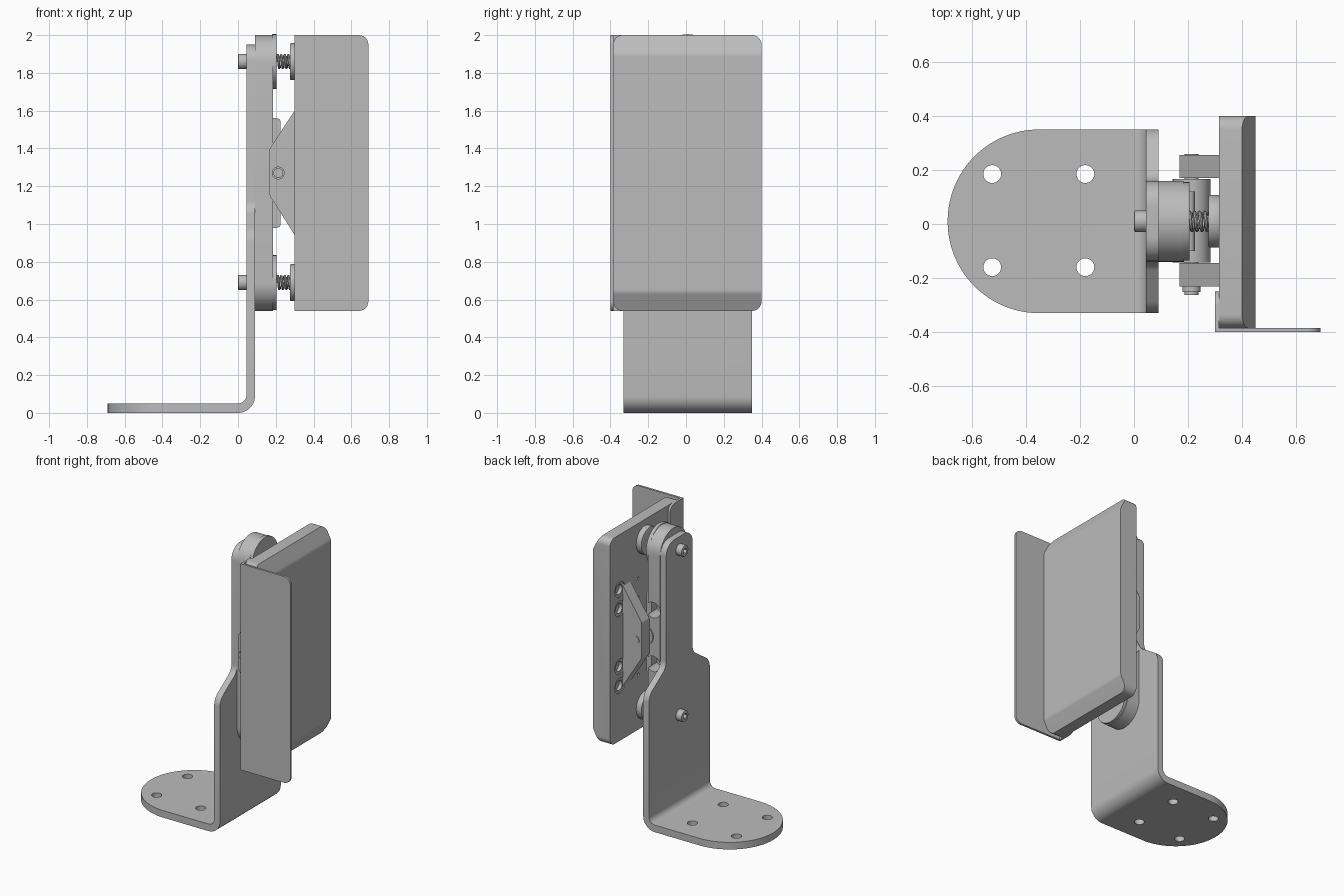
import bpy, bmesh
from math import pi, tan, sin, cos, radians
from mathutils import Vector

cube = bpy.data.objects.get("Cube")
if cube:
    bpy.data.objects.remove(cube)

steel = bpy.data.materials.new("plain grey metal")
steel.use_nodes = True
GREY = (0.5, 0.5, 0.5, 1)
steel.diffuse_color = GREY
steel.node_tree.nodes["Principled BSDF"].inputs["Base Color"].default_value = GREY

MID_Y = 0.01
MID_Z = 1.27
SCREW_Z = (0.69, 1.86)
parts = []


def rounded(corners, steps=10):
    """Outline from (u, v, radius) corners, each one filleted."""
    out = []
    for i, (u, v, r) in enumerate(corners):
        p = Vector((u, v))
        a = (Vector(corners[i - 1][:2]) - p).normalized()
        b = (Vector(corners[(i + 1) % len(corners)][:2]) - p).normalized()
        if r == 0:
            arc = [p]
        else:
            half = a.angle(b) / 2
            centre = p + (a + b).normalized() * (r / sin(half))
            start, end = p + a * (r / tan(half)), p + b * (r / tan(half))
            s, e = start - centre, end - centre
            sweep = pi - 2 * half
            arc = [centre + (s * sin((1 - t) * sweep) + e * sin(t * sweep)) / sin(sweep)
                   for t in (k / steps for k in range(steps + 1))]
        out += [q for q in arc if not out or (q - out[-1]).length > 1e-5]
    if (out[0] - out[-1]).length < 1e-5:
        out.pop()
    return out


def rect(u0, u1, v0, v1, r):
    return rounded([(u0, v0, r), (u1, v0, r), (u1, v1, r), (u0, v1, r)])


def circle(u, v, r, n=32):
    return [Vector((u + r * cos(2 * pi * k / n), v + r * sin(2 * pi * k / n))) for k in range(n)]


def prism(name, outline, axis, lo, hi, bevel=0.0):
    """Extrude an outline: axis x takes (y, z), y takes (x, z), z takes (x, y)."""
    place = {"x": lambda p, w: (w, p.x, p.y),
             "y": lambda p, w: (p.x, w, p.y),
             "z": lambda p, w: (p.x, p.y, w)}[axis]
    bm = bmesh.new()
    face = bm.faces.new([bm.verts.new(place(p, lo)) for p in outline])
    new = bmesh.ops.extrude_face_region(bm, geom=[face])["geom"]
    shift = Vector(place(Vector((0, 0)), hi - lo))
    bmesh.ops.translate(bm, verts=[g for g in new if isinstance(g, bmesh.types.BMVert)], vec=shift)
    bmesh.ops.recalc_face_normals(bm, faces=bm.faces)
    if bevel:
        rims = [e for e in bm.edges if all(len(f.verts) > 4 for f in e.link_faces)
                or any(len(f.verts) > 4 for f in e.link_faces)]
        bmesh.ops.bevel(bm, geom=rims, offset=bevel, segments=2, affect="EDGES", profile=0.5)
    mesh = bpy.data.meshes.new(name)
    bm.to_mesh(mesh)
    bm.free()
    mesh.materials.append(steel)
    obj = bpy.data.objects.new(name, mesh)
    bpy.context.collection.objects.link(obj)
    parts.append(obj)
    return obj


def combine(obj, tools, operation="DIFFERENCE"):
    """Apply booleans and drop the tools."""
    for tool in tools:
        mod = obj.modifiers.new("cut", "BOOLEAN")
        mod.operation, mod.solver, mod.object = operation, "EXACT", tool
    graph = bpy.context.evaluated_depsgraph_get()
    mesh = bpy.data.meshes.new_from_object(obj.evaluated_get(graph))
    obj.modifiers.clear()
    obj.data = mesh
    for tool in tools:
        parts.remove(tool)
        bpy.data.objects.remove(tool)


# Bent floor bracket: folded strip trimmed by its plan and its side outline
bracket = prism("floor_bracket", rounded([
    (-0.8, 0, 0), (0.09, 0, 0.09), (0.09, 2.1, 0), (0.045, 2.1, 0),
    (0.045, 0.05, 0.045), (-0.8, 0.05, 0)]), "y", -0.5, 0.5)
plan = prism("plan", rounded([(-0.69, -0.33, 0.339), (0.3, -0.33, 0),
                              (0.3, 0.35, 0), (-0.69, 0.35, 0.339)], 24), "z", -0.1, 2.3)
side = [(0.341, -0.1, 0), (0.341, 0.95, 0.1), (0.148, 1.08, 0.08), (0.148, 1.95, 0.09)]
outline = side + [(-u, v, r) for u, v, r in reversed(side)]
wall = prism("wall", rounded([(u + MID_Y, v, r) for u, v, r in outline]), "x", -1, 1)
combine(bracket, [plan, wall], "INTERSECT")
combine(bracket, [prism("hole", circle(x, y, 0.033), "z", -0.1, 0.2)
                  for x in (-0.525, -0.18) for y in (-0.16, 0.185)])

# Support bar with round ends and side pockets
bar = prism("support_bar", rounded([(-0.14, 0.54, 0.149), (0.16, 0.54, 0.149),
                                    (0.16, 2.0, 0.149), (-0.14, 2.0, 0.149)], 16), "x", 0.09, 0.185)
combine(bar, [prism("pocket", circle(0.145, MID_Z + d, 0.055), "y", 0.06, 0.3)
              for d in (-0.19, 0.19)])
prism("hinge_plate", rounded([(0.185, 0.98, 0), (0.225, 0.98, 0.02),
                              (0.225, 1.56, 0.02), (0.185, 1.56, 0)]), "y", -0.1, 0.12)


def helix(name, x0, x1, y, z, radius, turns):
    curve = bpy.data.curves.new(name, "CURVE")
    curve.dimensions, curve.bevel_depth, curve.bevel_resolution = "3D", 0.007, 2
    spline = curve.splines.new("POLY")
    count = turns * 20
    spline.points.add(count)
    for k, point in enumerate(spline.points):
        a = 2 * pi * k / 20
        point.co = (x0 + (x1 - x0) * k / count, y + radius * cos(a), z + radius * sin(a), 1)
    temp = bpy.data.objects.new(name, curve)
    bpy.context.collection.objects.link(temp)
    graph = bpy.context.evaluated_depsgraph_get()
    mesh = bpy.data.meshes.new_from_object(temp.evaluated_get(graph))
    bpy.data.objects.remove(temp)
    mesh.materials.clear()
    mesh.materials.append(steel)
    obj = bpy.data.objects.new(name, mesh)
    bpy.context.collection.objects.link(obj)
    parts.append(obj)


# End discs, socket screws, springs and spring seats at both ends
for label, z in zip(("lower", "upper"), SCREW_Z):
    prism(label + "_end_disc", circle(MID_Y, z, 0.145, 48), "x", 0.18, 0.205)
    screw = prism(label + "_screw", circle(MID_Y, z, 0.04), "x", 0, 0.06, 0.006)
    combine(screw, [prism("socket", circle(MID_Y, z, 0.021, 6), "x", -0.1, 0.025)])
    helix(label + "_spring", 0.205, 0.28, MID_Y, z, 0.033, 4)
    prism(label + "_spring_seat", circle(MID_Y, z, 0.097, 48), "x", 0.275, 0.32, 0.005)
    prism(label + "_seat_boss", circle(MID_Y, z, 0.022), "x", 0.26, 0.28)

# Pivot: two tapered lugs, sleeve and axle
lug = rounded([(0.32, 0.91, 0), (0.32, 1.63, 0), (0.168, 1.4, 0.015), (0.168, 1.15, 0.015)])
for label, y0, y1 in (("front", -0.232, -0.145), ("back", 0.17, 0.255)):
    prism(label + "_pivot_lug", lug, "y", y0, y1)
prism("pivot_sleeve", circle(0.213, MID_Z, 0.07), "y", -0.143, 0.167)
prism("axle", circle(0.213, MID_Z, 0.026), "y", -0.262, 0.26)
prism("axle_clip", circle(0.213, MID_Z, 0.034), "y", -0.252, -0.23)

# Pad with sloped ends and mounting holes on its rear face
pad = prism("pad", rect(-0.385, 0.4, 0.54, 2.0, 0.05), "x", 0.315, 0.6)
slope = prism("slope", rounded([(0.2, 0.44, 0), (0.35, 0.44, 0), (0.45, 0.64, 0.06),
                                (0.45, 1.9, 0.06), (0.35, 2.1, 0), (0.2, 2.1, 0)]), "y", -1, 1)
combine(pad, [slope], "INTERSECT")
offsets = (-0.34, -0.205, 0.205, 0.34)
holes = [prism("hole", circle(y, MID_Z + d, r), "x", 0.2, 0.345)
         for y, r in ((0.29, 0.055), (0.085, 0.01), (-0.27, 0.055)) for d in offsets]
combine(pad, holes)
for y in (0.29, -0.27):
    for d in offsets:
        ring = prism("hole_bushing", circle(y, MID_Z + d, 0.055), "x", 0.322, 0.35)
        combine(ring, [prism("bore", circle(y, MID_Z + d, 0.035), "x", 0.2, 0.345)])

# Thin side guard: outer sheet and the flange folded behind the pad
prism("guard_sheet", rounded([(0.3, 0.54, 0), (0.69, 0.54, 0.05),
                              (0.69, 2.0, 0.05), (0.3, 2.0, 0)]), "y", -0.4, -0.385)
prism("guard_flange", rounded([(-0.4, 0.54, 0), (-0.25, 0.54, 0.05),
                               (-0.25, 2.0, 0.05), (-0.4, 2.0, 0)]), "x", 0.3, 0.315)

# Smooth the curved faces, keep the edges sharp
bpy.ops.object.select_all(action="DESELECT")
for obj in parts:
    obj.select_set(True)
bpy.context.view_layer.objects.active = parts[0]
bpy.ops.object.shade_smooth_by_angle(angle=radians(30))
